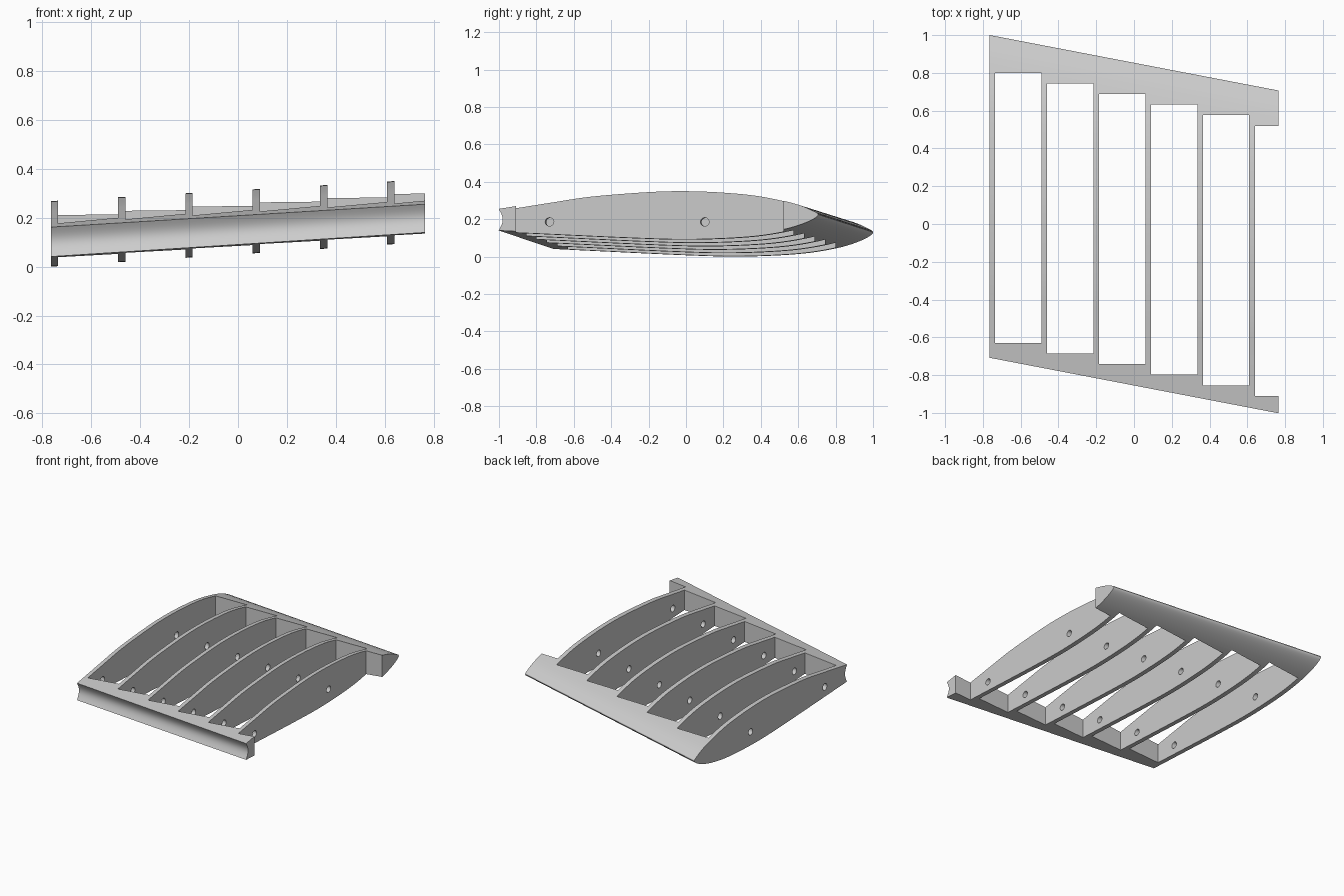
import bpy, bmesh, math
from mathutils import Vector

if "Cube" in bpy.data.objects:
    bpy.data.objects.remove(bpy.data.objects["Cube"])

HALF = 0.765        # half the span
MID = 0.18          # height the section tapers about
RIB, PITCH = 0.03, 0.275


def place(x, y, z):
    """Shift a section point back, up and slightly thinner along the span."""
    return (x, y - 0.192 * x, MID + (z - MID) * (1 - 0.028 * x) + 0.062 * x)


def sweep(name, section, x0, x1):
    """Solid running along the span between two copies of a section."""
    bm = bmesh.new()
    a, b = [[bm.verts.new(place(x, y, z)) for y, z in section] for x in (x0, x1)]
    n = len(section)
    for i in range(n):
        j = (i + 1) % n
        bm.faces.new((a[i], a[j], b[j], b[i]))
    bm.faces.new(a)
    bm.faces.new(b)
    bmesh.ops.recalc_face_normals(bm, faces=bm.faces)
    mesh = bpy.data.meshes.new(name)
    bm.to_mesh(mesh)
    bm.free()
    obj = bpy.data.objects.new(name, mesh)
    bpy.context.collection.objects.link(obj)
    return obj


def smooth_path(points, steps=6):
    """Smooth curve through the points."""
    p = [Vector(q) for q in points]
    p = [2 * p[0] - p[1]] + p + [2 * p[-1] - p[-2]]
    out = []
    for a, b, c, d in zip(p, p[1:], p[2:], p[3:]):
        for k in range(steps):
            t = k / steps
            out.append(0.5 * (2 * b + (c - a) * t + (2 * a - 5 * b + 4 * c - d) * t * t
                              + (3 * b - a - 3 * c + d) * t ** 3))
    return out + [p[-2]]


def cut(target, cutter):
    cutter.hide_render = True
    mod = target.modifiers.new("cut", 'BOOLEAN')
    mod.operation, mod.solver, mod.object = 'DIFFERENCE', 'EXACT', cutter
    bpy.context.view_layer.objects.active = target
    bpy.ops.object.modifier_apply(modifier=mod.name)
    bpy.data.objects.remove(cutter)


# Wing section: over the top, round the rear nose, back underneath
outline = smooth_path([
    (-0.855, 0.208), (-0.787, 0.219), (-0.577, 0.253), (-0.377, 0.283), (-0.077, 0.307),
    (0.123, 0.312), (0.323, 0.304), (0.523, 0.283), (0.723, 0.238), (0.82, 0.2),
    (0.852, 0.172), (0.78, 0.13), (0.65, 0.092), (0.45, 0.063), (0.15, 0.05),
    (-0.15, 0.057), (-0.65, 0.08), (-0.855, 0.09)])

# Hollow groove along the front edge
groove = [Vector((-0.855 + 0.022 * math.sin(math.pi * k / 10), 0.09 + 0.0118 * k))
          for k in range(1, 10)]
frame = sweep("wing_frame", outline + groove, -HALF, HALF)

# Open bays between the ribs, the last one open at the end
for i in range(6):
    x0 = -HALF + RIB + i * PITCH
    x1 = x0 + PITCH - RIB if i < 5 else HALF + 0.1
    y0, y1 = -0.63 - 0.056 * i, 0.8 - 0.056 * i
    bpy.ops.mesh.primitive_cube_add(size=1, location=((x0 + x1) / 2, (y0 + y1) / 2, 0.2))
    bay = bpy.context.object
    bay.scale = (x1 - x0, y1 - y0, 2)
    bpy.context.view_layer.update()
    cut(frame, bay)

# Round rod holes through every rib
for y in (0.223, -0.607):
    ring = [(y + 0.023 * math.cos(math.tau * k / 24), 0.145 + 0.023 * math.sin(math.tau * k / 24))
            for k in range(24)]
    cut(frame, sweep("rod_hole", ring, -HALF - 0.03, HALF - 0.06))

# Single grey finish
grey = bpy.data.materials.new("light_grey")
grey.use_nodes = True
colour = (0.6, 0.6, 0.6, 1)
grey.diffuse_color = colour
grey.node_tree.nodes["Principled BSDF"].inputs["Base Color"].default_value = colour
frame.data.materials.clear()
frame.data.materials.append(grey)
for poly in frame.data.polygons:
    poly.material_index = 0

bpy.ops.object.select_all(action='DESELECT')
frame.select_set(True)
bpy.context.view_layer.objects.active = frame
bpy.ops.object.shade_smooth_by_angle(angle=math.radians(30))
